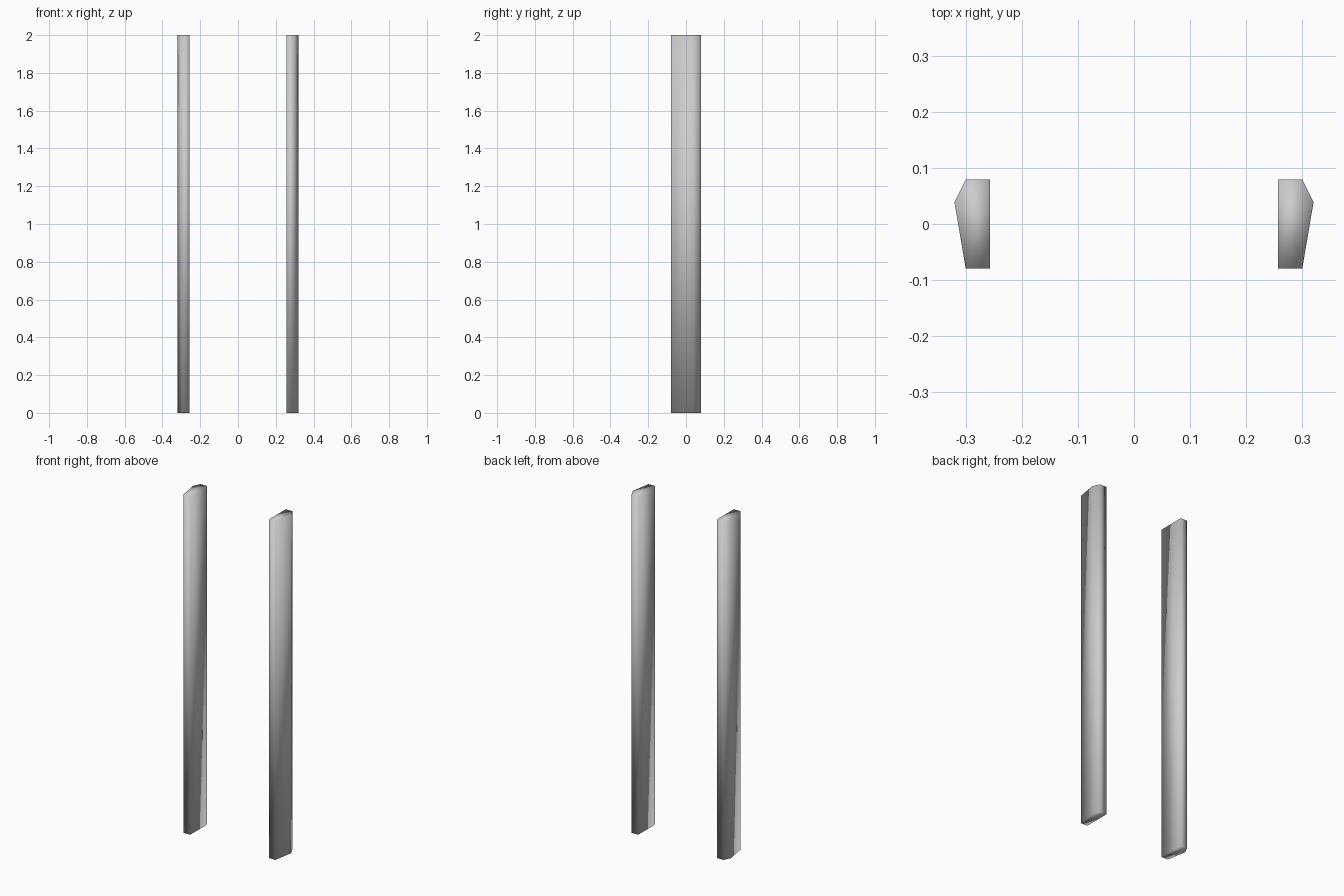
import bpy, bmesh

if "Cube" in bpy.data.objects:
    bpy.data.objects.remove(bpy.data.objects["Cube"])

HEIGHT = 2.0
# Five-sided cross-section of the right post (x, y), ridge on the outer side
PROFILE = [(0.257, -0.079), (0.30, -0.079), (0.32, 0.039), (0.30, 0.079), (0.257, 0.079)]


def post(name, side):
    """Extrude the profile into a closed post; side = 1 right, -1 left."""
    bm = bmesh.new()
    base = bm.faces.new([bm.verts.new((side * x, y, 0)) for x, y in PROFILE])
    top = bmesh.ops.extrude_face_region(bm, geom=[base], use_keep_orig=True)["geom"]
    verts = [v for v in top if isinstance(v, bmesh.types.BMVert)]
    bmesh.ops.translate(bm, verts=verts, vec=(0, 0, HEIGHT))
    bmesh.ops.recalc_face_normals(bm, faces=bm.faces)
    # Smooth all the way round, including over the end caps
    for f in bm.faces:
        f.smooth = True
    mesh = bpy.data.meshes.new(name)
    bm.to_mesh(mesh)
    bm.free()
    bpy.context.collection.objects.link(bpy.data.objects.new(name, mesh))


# Mirrored pair of upright posts
post("right_post", 1)
post("left_post", -1)
